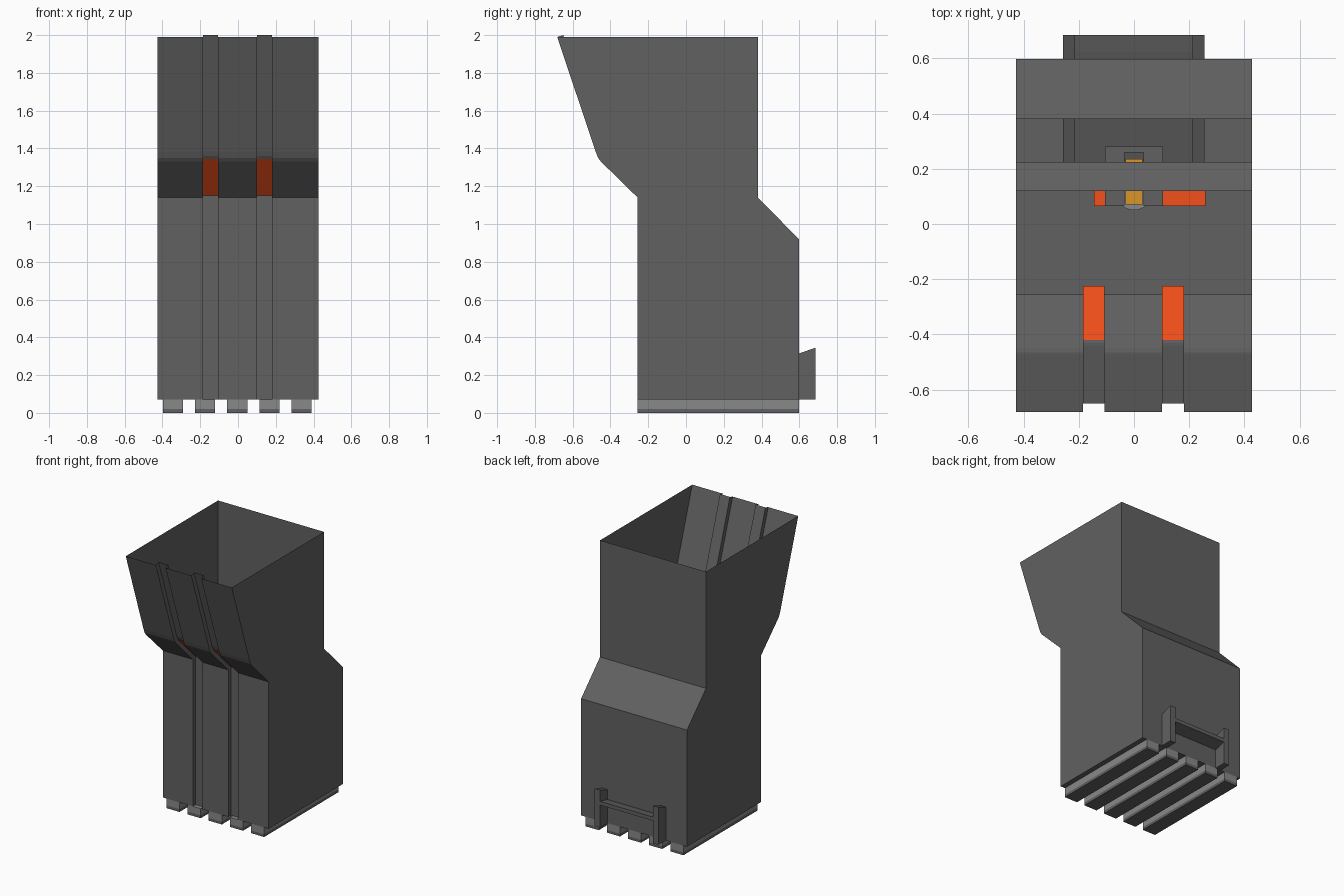
import bpy, bmesh, math

if "Cube" in bpy.data.objects:
    bpy.data.objects.remove(bpy.data.objects["Cube"])


def material(name, rgb):
    m = bpy.data.materials.new(name)
    m.diffuse_color = (*rgb, 1)
    m.use_nodes = True
    m.node_tree.nodes["Principled BSDF"].inputs["Base Color"].default_value = m.diffuse_color
    return m


DARK = material("dark_grey", (0.12, 0.12, 0.12))
LIGHT = material("metal_grey", (0.25, 0.25, 0.25))
ORANGE = material("orange", (0.9, 0.08, 0.01))
GOLD = material("gold", (0.7, 0.3, 0.02))


def make_object(name, bm, *mats):
    me = bpy.data.meshes.new(name)
    bm.to_mesh(me)
    bm.free()
    for m in mats:
        me.materials.append(m)
    ob = bpy.data.objects.new(name, me)
    bpy.context.collection.objects.link(ob)
    return ob


def extrude_x(name, profile, x0, x1, mat):
    """Solid made from a (y, z) profile swept along x."""
    bm = bmesh.new()
    face = bm.faces.new([bm.verts.new((x0, y, z)) for y, z in profile])
    out = bmesh.ops.extrude_face_region(bm, geom=[face])
    for v in out["geom"]:
        if isinstance(v, bmesh.types.BMVert):
            v.co.x = x1
    bmesh.ops.recalc_face_normals(bm, faces=bm.faces)
    return make_object(name, bm, mat)


def box(name, x0, x1, y0, y1, z0, z1, mat):
    return extrude_x(name, [(y0, z0), (y1, z0), (y1, z1), (y0, z1)], x0, x1, mat)


# Hopper shell: thin sheet, open top, two guide channels pressed into the front
FRONT = [(-0.256, 0.07), (-0.256, 1.14), (-0.45, 1.33), (-0.465, 1.35), (-0.477, 1.38), (-0.682, 1.99)]
CHANNEL = [(-0.225, 0.07), (-0.225, 1.15), (-0.42, 1.343), (-0.432, 1.36), (-0.443, 1.385), (-0.65, 2.0)]
BACK = [(0.38, 1.99), (0.38, 1.14), (0.598, 0.92), (0.598, 0.07)]
W = 0.427
COLS = [(-W, -0.185, FRONT), (-0.185, -0.106, CHANNEL), (-0.106, 0.101, FRONT),
        (0.101, 0.181, CHANNEL), (0.181, W, FRONT)]

bm = bmesh.new()


def quad(*pts):
    return bm.faces.new([bm.verts.new(p) for p in pts])


def at(x, p):
    return (x, p[0], p[1])


for x0, x1, prof in COLS:
    for i, (a, b) in enumerate(zip(prof, prof[1:])):
        f = quad(at(x0, a), at(x1, a), at(x1, b), at(x0, b))
        if prof is CHANNEL and i == 1:
            f.material_index = 1
    # floor
    y0 = prof[0][0]
    quad((x0, y0, 0.07), (x0, 0.598, 0.07), (x1, 0.598, 0.07), (x1, y0, 0.07))
# channel side walls
for x in (-0.185, -0.106, 0.101, 0.181):
    for i in range(len(FRONT) - 1):
        quad(at(x, FRONT[i]), at(x, CHANNEL[i]), at(x, CHANNEL[i + 1]), at(x, FRONT[i + 1]))
# back and side walls
for a, b in zip(BACK, BACK[1:]):
    quad(at(-W, a), at(W, a), at(W, b), at(-W, b))
for x in (-W, W):
    quad(*[at(x, p) for p in FRONT + BACK])
bmesh.ops.remove_doubles(bm, verts=bm.verts, dist=0.0005)
make_object("hopper_shell", bm, DARK, ORANGE)

# Runners under the floor
for i in range(5):
    x = -0.345 + i * 0.1705
    box(f"runner_{i}", x - 0.053, x + 0.053, -0.256, 0.598, 0.02, 0.07, LIGHT)
    box(f"runner_pad_{i}", x - 0.053, x + 0.053, -0.256, 0.598, 0, 0.02, DARK)

# Rear handle: two slant-topped posts passing through the wall, and a crossbar
for i, x0 in enumerate((-0.257, 0.212)):
    extrude_x(f"handle_post_{i}", [(0.2, 0.071), (0.685, 0.071), (0.685, 0.345), (0.2, 0.175)],
              x0, x0 + 0.044, DARK)
extrude_x("handle_crossbar", [(0.2, 0.105), (0.685, 0.235), (0.685, 0.262), (0.625, 0.25), (0.2, 0.13)],
          -0.213, 0.212, DARK)

# Mechanism inside, with a sloped deflector over it
extrude_x("deflector", [(0.12, 0.5), (0.225, 0.4), (0.225, 0.39), (0.12, 0.49)], -W, W, DARK)
box("slide_bar", -0.145, 0.26, 0.065, 0.125, 0.1, 0.16, ORANGE)
for s in (-1, 1):
    box("latch_side", s * 0.035, s * 0.105, 0.065, 0.28, 0.08, 0.25, DARK)
box("latch_end", -0.035, 0.035, 0.26, 0.28, 0.08, 0.25, DARK)
box("latch_tongue", -0.03, 0.03, 0.07, 0.235, 0.14, 0.22, GOLD)
bm = bmesh.new()
bmesh.ops.create_cone(bm, cap_ends=True, segments=24, radius1=0.07, radius2=0.07, depth=0.06)
bmesh.ops.translate(bm, verts=bm.verts, vec=(0, 0.12, 0.15))
make_object("latch_pivot", bm, LIGHT)
